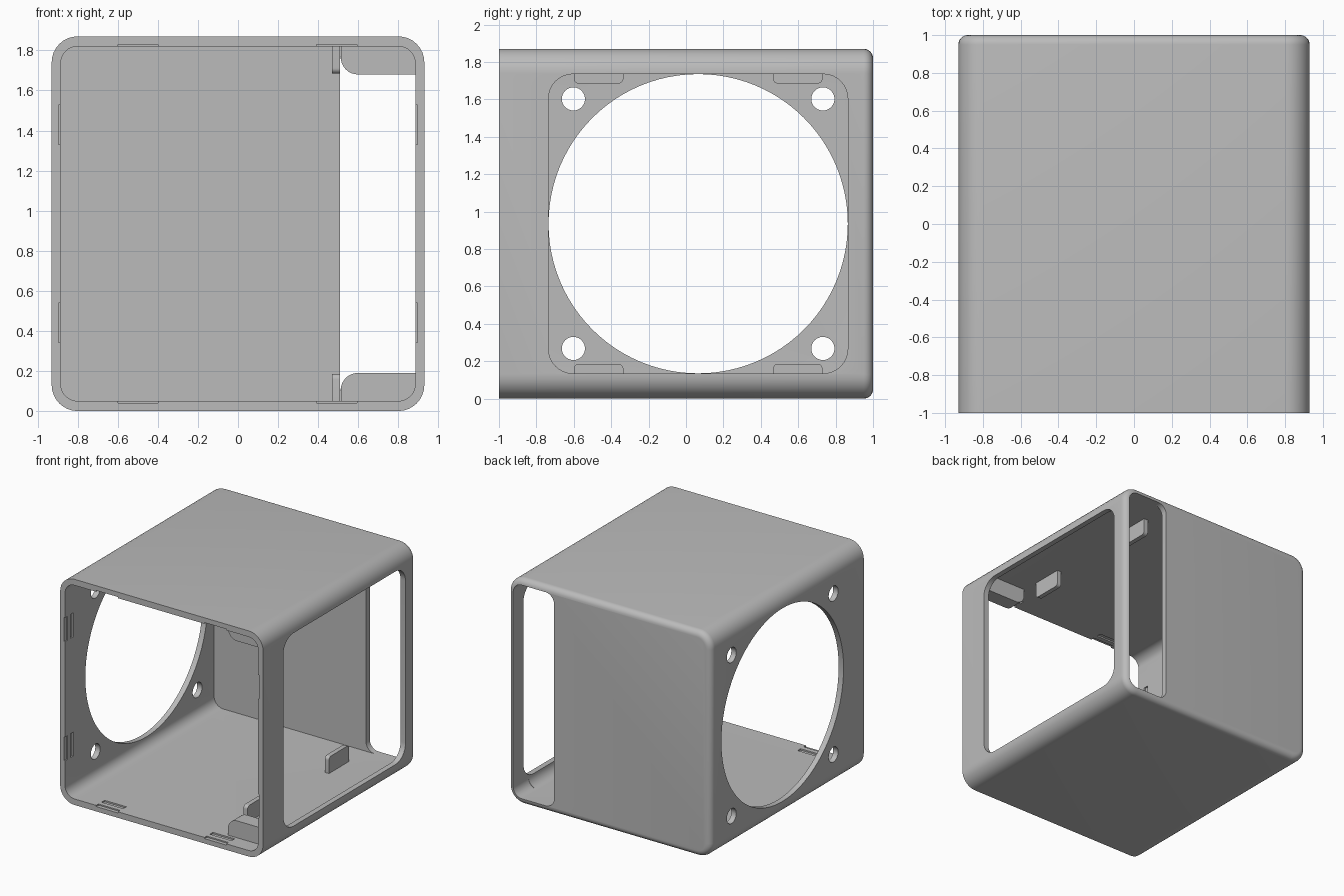
import bpy, bmesh
from math import cos, sin, pi

if "Cube" in bpy.data.objects:
    bpy.data.objects.remove(bpy.data.objects["Cube"])

grey = bpy.data.materials.new("plain grey")
grey.use_nodes = True
grey.diffuse_color = (0.5, 0.5, 0.5, 1)
grey.node_tree.nodes["Principled BSDF"].inputs["Base Color"].default_value = (0.5, 0.5, 0.5, 1)


def rounded(a0, b0, a1, b1, radii, steps=8):
    """Rectangle outline; radii run from the low-low corner counter-clockwise."""
    if not isinstance(radii, tuple):
        radii = (radii,) * 4
    pts = []
    for i, r in enumerate(radii):
        a = a0 + r if i in (0, 3) else a1 - r
        b = b0 + r if i in (0, 1) else b1 - r
        n = steps if r else 0
        for k in range(n + 1):
            t = pi + i * pi / 2 + (k / n if n else 0) * pi / 2
            pts.append((a + r * cos(t), b + r * sin(t)))
    return pts


def circle(a, b, r, n):
    return [(a + r * cos(2 * pi * k / n), b + r * sin(2 * pi * k / n)) for k in range(n)]


def prism(name, outline, axis, lo, hi, end_fillet=0):
    """Extrude an outline (y,z) along x, or (x,z) along y."""
    bm = bmesh.new()
    rings = []
    for d in (lo, hi):
        rings.append([bm.verts.new((d, a, b) if axis == "x" else (a, d, b)) for a, b in outline])
    bm.faces.new(rings[0])
    cap = bm.faces.new(rings[1])
    n = len(outline)
    for i in range(n):
        j = (i + 1) % n
        bm.faces.new((rings[0][i], rings[0][j], rings[1][j], rings[1][i]))
    bmesh.ops.recalc_face_normals(bm, faces=bm.faces)
    if end_fillet:
        bmesh.ops.bevel(bm, geom=list(cap.edges), offset=end_fillet, segments=6,
                        profile=0.5, affect="EDGES")
    mesh = bpy.data.meshes.new(name)
    bm.to_mesh(mesh)
    bm.free()
    mesh.materials.append(grey)
    obj = bpy.data.objects.new(name, mesh)
    bpy.context.collection.objects.link(obj)
    return obj


def activate(obj):
    bpy.ops.object.select_all(action="DESELECT")
    obj.select_set(True)
    bpy.context.view_layer.objects.active = obj


def cut(obj, outline, axis, lo, hi):
    cutter = prism("cutter", outline, axis, lo, hi)
    cutter.hide_render = True
    mod = obj.modifiers.new("cut", "BOOLEAN")
    mod.operation = "DIFFERENCE"
    mod.solver = "EXACT"
    mod.object = cutter
    activate(obj)
    bpy.ops.object.modifier_apply(modifier=mod.name)
    bpy.data.objects.remove(cutter)


HEIGHT = 1.87

# Outer shell, open at the front
shell = prism("housing_shell", rounded(-0.93, 0, 0.93, HEIGHT, 0.13), "y", -1, 1, 0.05)
cut(shell, rounded(-0.885, 0.05, 0.885, 1.82, 0.085), "y", -1.1, 0.95)

# Side window, back slot, round opening and its screw holes
cut(shell, rounded(-0.735, 0.135, 0.865, 1.735, 0.13), "x", 0.7, 1.1)
cut(shell, rounded(0.508, 0.05, 0.885, 1.82, 0.08), "y", 0.8, 1.1)
cut(shell, circle(0.065, 0.935, 0.8, 96), "x", -1.1, -0.7)
for y in (-0.602, 0.732):
    for z in (0.268, 1.602):
        cut(shell, circle(y, z, 0.062, 24), "x", -1.1, -0.7)

# Shallow snap notches at the front rim, and grooves behind them
for lo, hi, depth in ((-1.1, -0.97, 0.01), (-0.93, -0.89, 0.012)):
    for x in (-0.6, 0.393):
        cut(shell, rounded(x, 0.05 - depth, x + 0.2, 1.82 + depth, 0), "y", lo, hi)
    for z in (0.342, 1.33):
        cut(shell, rounded(-0.885 - depth, z, 0.885 + depth, z + 0.198, 0), "y", lo, hi)

activate(shell)
bpy.ops.object.shade_smooth_by_angle(angle=pi / 6)


# Parts repeated on the floor and the ceiling
def flip(outline):
    return [(a, HEIGHT - b) for a, b in outline]


for level, place in (("lower", list), ("upper", flip)):
    # Guide tabs beside the window
    for spot, y in (("front", -0.6), ("back", 0.465)):
        tab = rounded(y, 0.02, y + 0.265, 0.186, (0, 0, 0.028, 0.028))
        part = prism(f"{level}_{spot}_guide_tab", place(tab), "x", 0.47, 0.508)
        activate(part)
        bpy.ops.object.shade_smooth_by_angle(angle=pi / 6)
    # Corner stop block
    block = rounded(0.513, 0.045, 0.89, 0.19, (0, 0, 0, 0.085))
    part = prism(f"{level}_corner_block", place(block), "y", -0.865, -0.737)
    activate(part)
    bpy.ops.object.shade_smooth_by_angle(angle=pi / 6)
